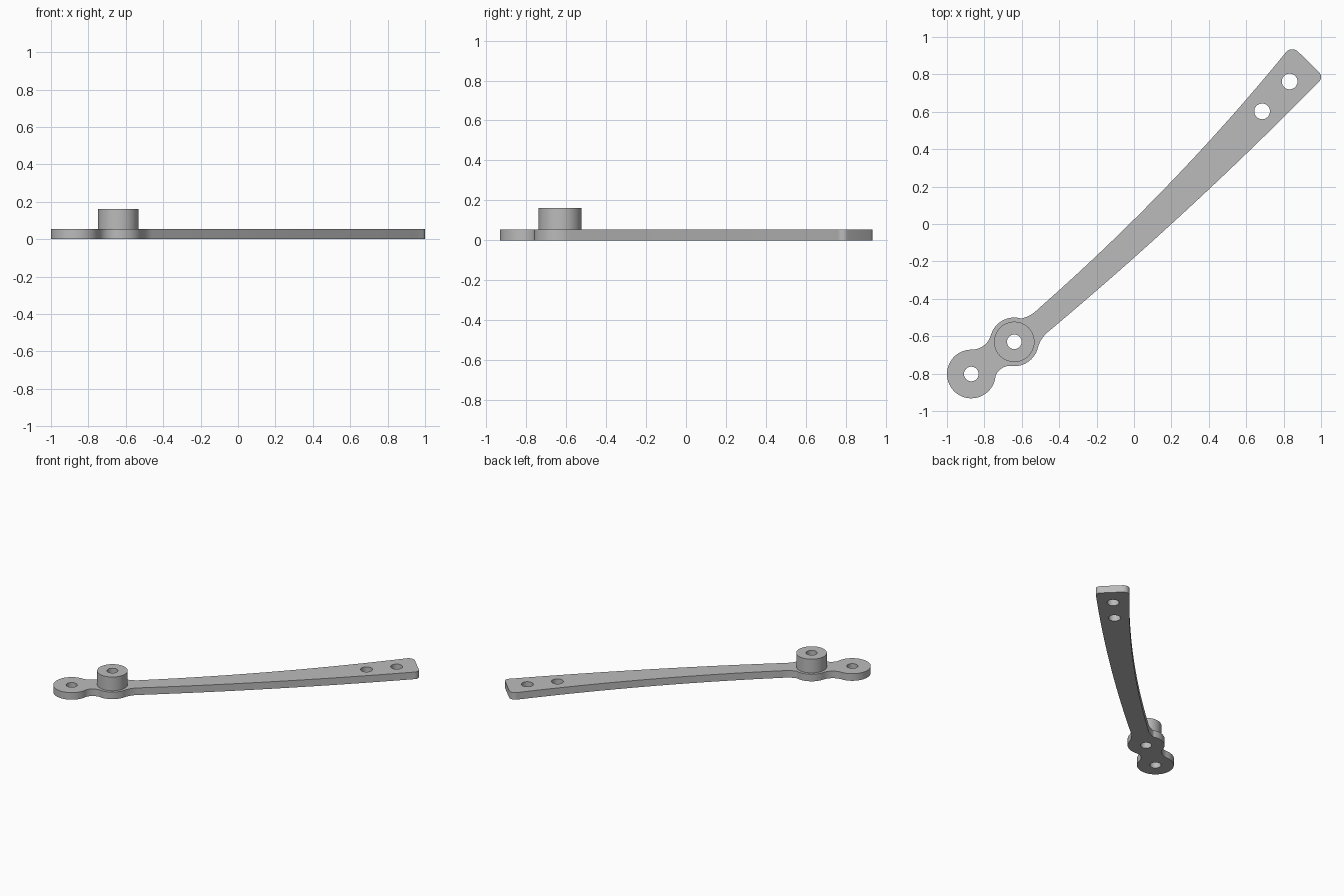
import bpy
import bmesh
from math import atan2, cos, sin, radians, hypot, tau

cube = bpy.data.objects.get("Cube")
if cube:
    bpy.data.objects.remove(cube, do_unlink=True)

grey = bpy.data.materials.new("light_grey")
grey.use_nodes = True
colour = (0.5, 0.5, 0.5, 1)
grey.diffuse_color = colour
for node in grey.node_tree.nodes:
    if node.type == 'BSDF_PRINCIPLED':
        node.inputs["Base Color"].default_value = colour


def disc_arc(centre, radius, start, end, steps=24):
    """Points along a circle between two angles in degrees."""
    return [(centre[0] + radius * cos(radians(start + (end - start) * i / steps)),
             centre[1] + radius * sin(radians(start + (end - start) * i / steps)))
            for i in range(steps + 1)]


def arc_through(a, b, c, steps=10):
    """Circular arc from a to c passing through b."""
    bx, by, cx, cy = b[0] - a[0], b[1] - a[1], c[0] - a[0], c[1] - a[1]
    turn = 2 * (bx * cy - by * cx)
    sb, sc = bx * bx + by * by, cx * cx + cy * cy
    ux, uy = (cy * sb - by * sc) / turn, (bx * sc - cx * sb) / turn
    start, end = atan2(-uy, -ux), atan2(cy - uy, cx - ux)
    sweep = (end - start) % tau
    if turn < 0:
        sweep -= tau
    radius = hypot(ux, uy)
    return [(a[0] + ux + radius * cos(start + sweep * i / steps),
             a[1] + uy + radius * sin(start + sweep * i / steps))
            for i in range(steps + 1)]


def circle(centre, radius):
    return disc_arc(centre, radius, 0, 360, 48)


def extruded_plate(name, loops, bottom, top):
    """Solid from an outline and hole loops."""
    curve = bpy.data.curves.new(name + "_profile", 'CURVE')
    curve.dimensions = '2D'
    curve.fill_mode = 'BOTH'
    curve.extrude = (top - bottom) / 2
    for loop in loops:
        clean = [p for i, p in enumerate(loop)
                 if hypot(p[0] - loop[i - 1][0], p[1] - loop[i - 1][1]) > 0.002]
        spline = curve.splines.new('POLY')
        spline.points.add(len(clean) - 1)
        for point, (x, y) in zip(spline.points, clean):
            point.co = (x, y, 0, 1)
        spline.use_cyclic_u = True
    helper = bpy.data.objects.new(name + "_profile", curve)
    bpy.context.collection.objects.link(helper)
    graph = bpy.context.evaluated_depsgraph_get()
    mesh = bpy.data.meshes.new_from_object(helper.evaluated_get(graph))
    bpy.data.objects.remove(helper, do_unlink=True)
    bm = bmesh.new()
    bm.from_mesh(mesh)
    bmesh.ops.remove_doubles(bm, verts=bm.verts, dist=0.0001)
    bmesh.ops.translate(bm, verts=bm.verts, vec=(0, 0, (top + bottom) / 2))
    bmesh.ops.recalc_face_normals(bm, faces=bm.faces)
    bm.to_mesh(mesh)
    bm.free()
    mesh.name = name
    mesh.materials.clear()
    mesh.materials.append(grey)
    obj = bpy.data.objects.new(name, mesh)
    bpy.context.collection.objects.link(obj)
    bpy.ops.object.select_all(action='DESELECT')
    obj.select_set(True)
    bpy.context.view_layer.objects.active = obj
    bpy.ops.object.shade_smooth_by_angle(angle=radians(30))
    return obj


eye, hub = (-0.87, -0.802), (-0.64, -0.63)
disc_r, bore_r, bolt_r = 0.13, 0.039, 0.042
plate_top, boss_top = 0.055, 0.162

# Outline pieces, counter-clockwise from the end eye
eye_edge = disc_arc(eye, disc_r, 88, 355, 48)
hub_lower = disc_arc(hub, disc_r, 268, 342)
hub_upper = disc_arc(hub, disc_r, 73, 165)
lower_start, lower_end = (-0.455, -0.573), (0.985, 0.757)
upper_start, upper_end = (0.81, 0.915), (-0.51, -0.452)
tip_right, tip_left = (0.99, 0.81), (0.877, 0.922)

outline = (
    eye_edge
    + arc_through(eye_edge[-1], (-0.715, -0.777), hub_lower[0])
    + hub_lower
    + arc_through(hub_lower[-1], (-0.495, -0.618), lower_start)
    + arc_through(lower_start, (0.2, 0.0), lower_end, 32)
    + arc_through(lower_end, (1.0, 0.783), tip_right)
    + arc_through(tip_left, (0.845, 0.934), upper_start)
    + arc_through(upper_start, (0.13, 0.155), upper_end, 32)
    + arc_through(upper_end, (-0.555, -0.487), hub_upper[0])
    + hub_upper
    + arc_through(hub_upper[-1], (-0.803, -0.65), eye_edge[0])
)

# Curved lever arm with pivot bores and bolt holes
holes = [circle(eye, bore_r), circle(hub, bore_r),
         circle((0.685, 0.602), bolt_r), circle((0.832, 0.762), bolt_r)]
extruded_plate("lever_arm", [outline] + holes, 0, plate_top)

# Raised pivot boss
extruded_plate("pivot_boss", [circle(hub, 0.108), circle(hub, bore_r)],
               plate_top, boss_top)
